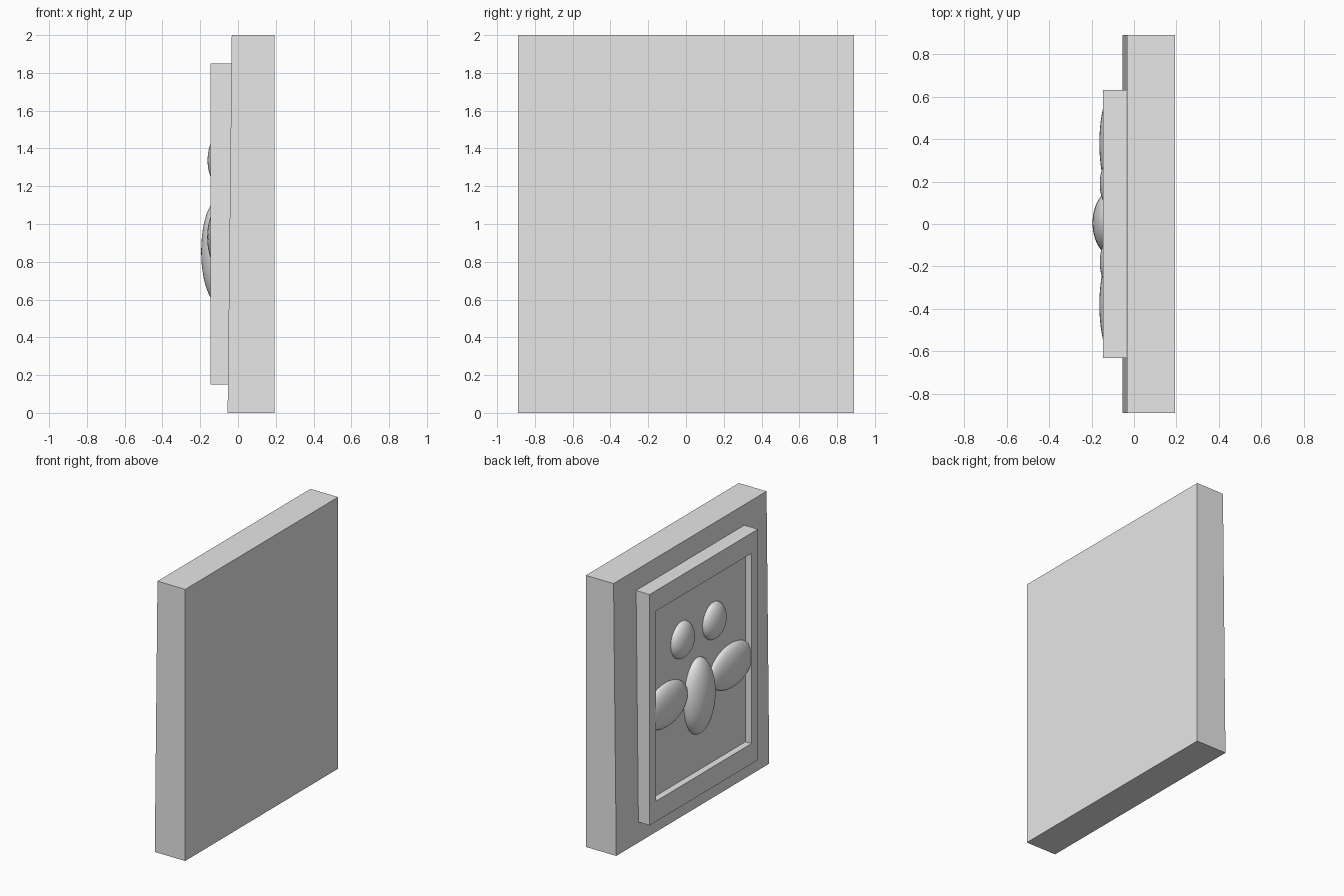
import bpy
import bmesh
from mathutils import Vector

old = bpy.data.objects.get("Cube")
if old:
    bpy.data.objects.remove(old, do_unlink=True)

grey = bpy.data.materials.new("plain_grey")
grey.use_nodes = True
grey.diffuse_color = (0.8, 0.8, 0.8, 1)
grey.node_tree.nodes["Principled BSDF"].inputs["Base Color"].default_value = (0.8, 0.8, 0.8, 1)

FLOOR_X = -0.096   # recessed surface that carries the relief
FRONT_X = -0.145   # raised rim of the frame


def make_box(bm, low, high):
    """Add an axis-aligned box between two corners."""
    low, high = Vector(low), Vector(high)
    verts = bmesh.ops.create_cube(bm, size=1)["verts"]
    bmesh.ops.scale(bm, vec=high - low, verts=verts)
    bmesh.ops.translate(bm, vec=(low + high) / 2, verts=verts)
    return verts


def finish(bm, name):
    mesh = bpy.data.meshes.new(name)
    bmesh.ops.recalc_face_normals(bm, faces=bm.faces)
    bm.to_mesh(mesh)
    bm.free()
    mesh.materials.append(grey)
    obj = bpy.data.objects.new(name, mesh)
    bpy.context.collection.objects.link(obj)
    return obj


# Backing slab, slightly thicker at its foot
bm = bmesh.new()
for v in make_box(bm, (-0.033, -0.89, 0), (0.193, 0.89, 2)):
    if v.co.x < 0 and v.co.z < 1:
        v.co.x = -0.055
finish(bm, "backing_slab")

# Raised frame: inset its outer face, then sink the middle
bm = bmesh.new()
make_box(bm, (FRONT_X, -0.63, 0.15), (0, 0.63, 1.85))
bm.faces.ensure_lookup_table()
face = min(bm.faces, key=lambda f: f.calc_center_median().x)
bmesh.ops.inset_region(bm, faces=[face], thickness=0.107)
for v in face.verts:
    v.co.z = 1 + (0.7 if v.co.z > 1 else -0.7)
sunk = bmesh.ops.extrude_discrete_faces(bm, faces=[face])["faces"][0]
for v in sunk.verts:
    v.co.x = FLOOR_X
finish(bm, "raised_frame")


# Rounded relief shapes, half buried in the sunken panel
def blob(name, y, z, radii):
    bpy.ops.mesh.primitive_uv_sphere_add(segments=48, ring_count=24, radius=1,
                                         location=(FLOOR_X, y, z))
    obj = bpy.context.object
    obj.name = name
    obj.scale = radii
    bpy.ops.object.transform_apply(location=False, rotation=False, scale=True)
    obj.data.materials.append(grey)
    bpy.ops.object.shade_smooth()


blob("centre_oval", 0.005, 0.855, (0.099, 0.158, 0.281))
for side, label in ((1, "back"), (-1, "front")):
    blob(label + "_upper_oval", side * 0.185 + 0.005, 1.337, (0.065, 0.125, 0.135))
    blob(label + "_side_oval", side * 0.38, 0.93, (0.067, 0.245, 0.161))
